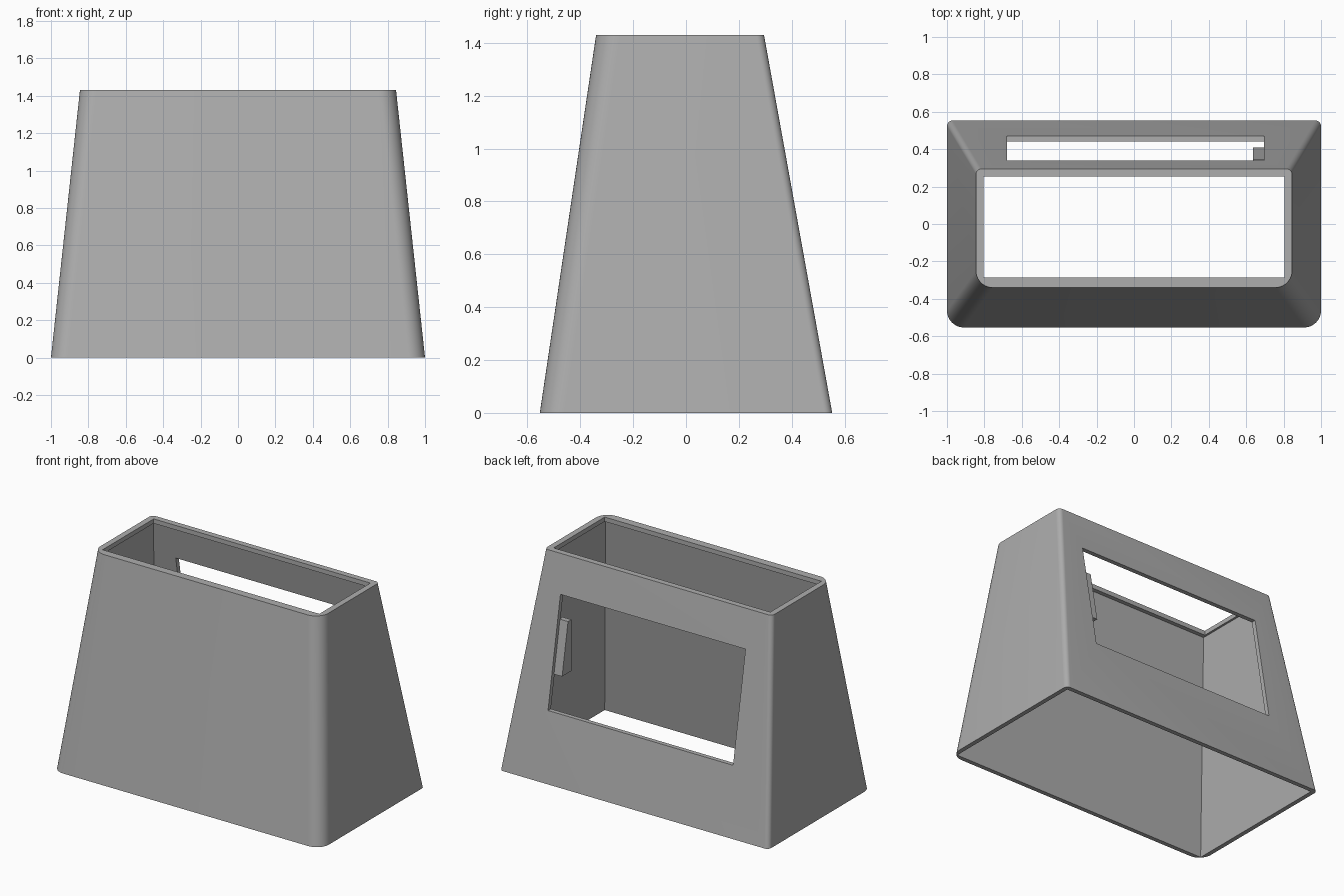
import bpy, bmesh
from math import cos, sin, pi, radians

cube = bpy.data.objects.get("Cube")
if cube:
    bpy.data.objects.remove(cube, do_unlink=True)

grey = bpy.data.materials.new("mid grey")
grey.use_nodes = True
COLOUR = (0.42, 0.42, 0.42, 1)
grey.diffuse_color = COLOUR
grey.node_tree.nodes["Principled BSDF"].inputs["Base Color"].default_value = COLOUR

HEIGHT = 1.43


def outline(half, front, back, r_front=0, r_back=0, steps=10):
    """Rectangle seen from above, with separate front and back corner radii."""
    points = []
    corners = [(half, back, r_back, 0), (-half, back, r_back, 1),
               (-half, front, r_front, 2), (half, front, r_front, 3)]
    for x, y, r, quarter in corners:
        cx = x - r if x > 0 else x + r
        cy = y - r if y == back else y + r
        count = steps if r else 0
        for i in range(count + 1):
            a = (quarter + (i / count if count else 0)) * pi / 2
            points.append((cx + r * cos(a), cy + r * sin(a)))
    return points


def loft(name, sections):
    """Closed solid through (z, outline) sections."""
    bm = bmesh.new()
    rings = [[bm.verts.new((x, y, z)) for x, y in pts] for z, pts in sections]
    bm.faces.new(rings[0])
    bm.faces.new(rings[-1])
    for low, high in zip(rings, rings[1:]):
        for i in range(len(low)):
            j = (i + 1) % len(low)
            bm.faces.new((low[i], low[j], high[j], high[i]))
    bmesh.ops.recalc_face_normals(bm, faces=bm.faces)
    mesh = bpy.data.meshes.new(name)
    bm.to_mesh(mesh)
    bm.free()
    mesh.materials.append(grey)
    obj = bpy.data.objects.new(name, mesh)
    bpy.context.collection.objects.link(obj)
    return obj


def box_outline(x0, x1, y0, y1):
    return [(x0, y0), (x1, y0), (x1, y1), (x0, y1)]


# Tapered housing with large front and small back corner radii
housing = loft("housing", [
    (0, outline(1.0, -0.553, 0.553, 0.09, 0.03)),
    (HEIGHT, outline(0.845, -0.34, 0.295, 0.09, 0.03))])

# Sharp-cornered cavity that narrows to a shallow lip at the top
lip_z = HEIGHT - 0.03
cavity = loft("cavity_cutter", [
    (-0.1, outline(0.981, -0.538, 0.541)),
    (lip_z, outline(0.819, -0.315, 0.27)),
    (lip_z, outline(0.805, -0.287, 0.255)),
    (HEIGHT + 0.1, outline(0.805, -0.287, 0.255))])

# Window through the back wall
window = loft("window_cutter", [
    (0.45, box_outline(-0.68, 0.695, 0.1, 0.8)),
    (1.18, box_outline(-0.68, 0.695, 0.1, 0.8))])

for cutter in (cavity, window):
    mod = housing.modifiers.new(cutter.name, "BOOLEAN")
    mod.operation = "DIFFERENCE"
    mod.solver = "EXACT"
    mod.object = cutter
    bpy.context.view_layer.objects.active = housing
    bpy.ops.object.modifier_apply(modifier=mod.name)
for cutter in (cavity, window):
    bpy.data.objects.remove(cutter, do_unlink=True)

# Wedge-shaped catch behind the window's left edge
loft("window_catch", [
    (0.67, box_outline(0.635, 0.70, 0.31, 0.408)),
    (1.015, box_outline(0.635, 0.70, 0.31, 0.345))])

# Smooth the rounded corners only
bpy.ops.object.select_all(action="DESELECT")
housing.select_set(True)
bpy.context.view_layer.objects.active = housing
bpy.ops.object.shade_smooth_by_angle(angle=radians(30))
